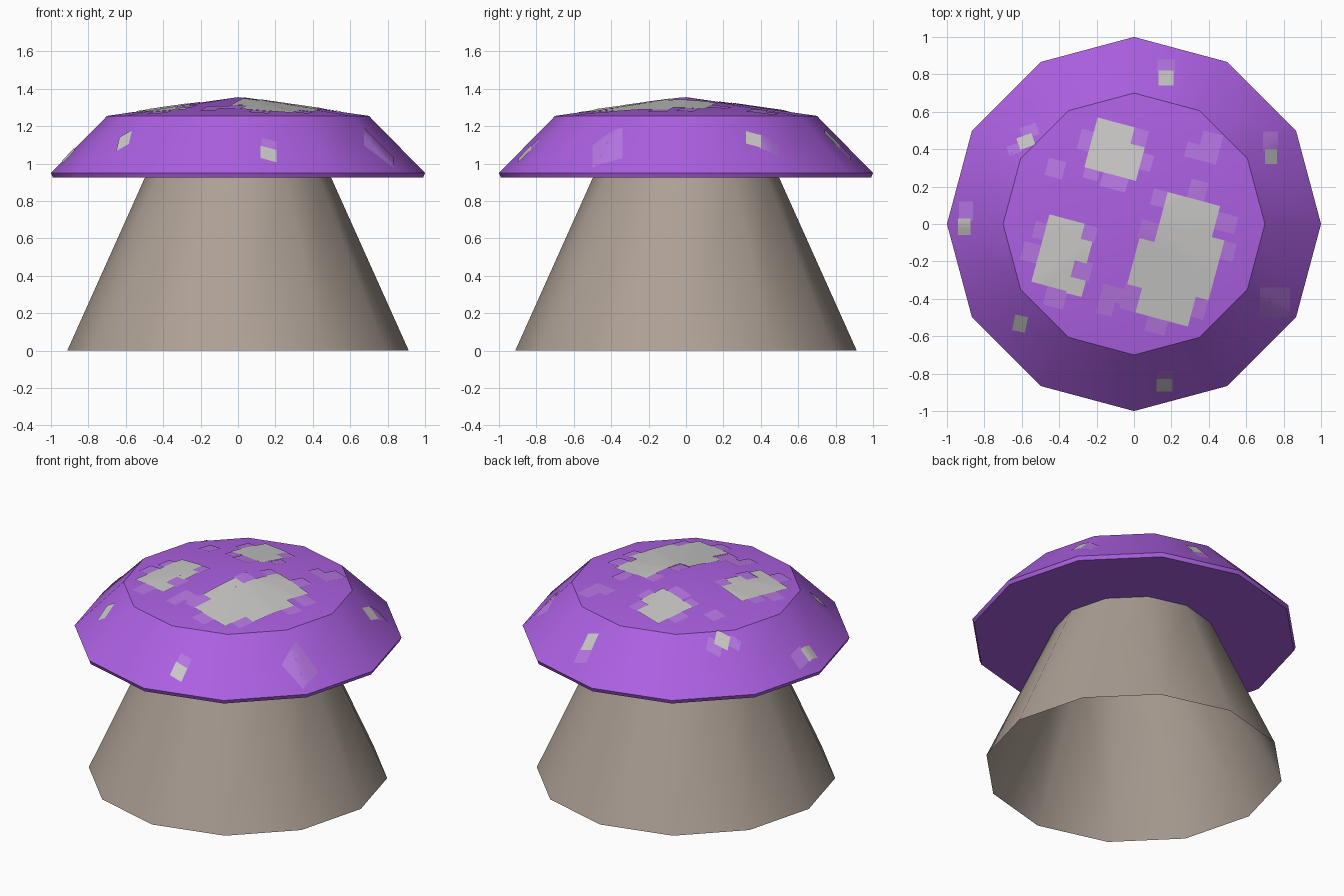
import bpy, bmesh, math

if "Cube" in bpy.data.objects:
    bpy.data.objects.remove(bpy.data.objects["Cube"])

SIDES = 12


def material(name, r, g, b):
    lin = [(c / 255 / 12.92) if c < 10 else ((c / 255 + 0.055) / 1.055) ** 2.4 for c in (r, g, b)]
    m = bpy.data.materials.new(name)
    m.diffuse_color = (*lin, 1)
    m.use_nodes = True
    m.node_tree.nodes["Principled BSDF"].inputs["Base Color"].default_value = m.diffuse_color
    return m


purple = material("cap purple", 172, 96, 226)
beige = material("stem beige", 173, 160, 149)
white = material("spot white", 201, 200, 199)
lilac = material("spot lilac", 182, 118, 226)


def make_object(name, bm, mat, smooth=True):
    me = bpy.data.meshes.new(name)
    bm.to_mesh(me)
    bm.free()
    ob = bpy.data.objects.new(name, me)
    bpy.context.collection.objects.link(ob)
    me.materials.append(mat)
    if smooth:
        bpy.ops.object.select_all(action='DESELECT')
        ob.select_set(True)
        bpy.context.view_layer.objects.active = ob
        bpy.ops.object.shade_smooth_by_angle(angle=math.radians(35))
    return ob


def lathe(name, profile, mat, apex=None, floor=False):
    """Twelve-sided rings from bottom to top, optionally closed."""
    bm = bmesh.new()
    rings = [[bm.verts.new((r * math.cos(math.tau * i / SIDES), r * math.sin(math.tau * i / SIDES), z))
              for i in range(SIDES)] for r, z in profile]
    for low, high in zip(rings, rings[1:]):
        for i in range(SIDES):
            j = (i + 1) % SIDES
            bm.faces.new((low[i], low[j], high[j], high[i]))
    if apex:
        tip = bm.verts.new((0, 0, apex))
        for i in range(SIDES):
            bm.faces.new((rings[-1][i], rings[-1][(i + 1) % SIDES], tip))
    if floor:
        bm.faces.new(rings[0][::-1])
    return make_object(name, bm, mat)


# Open conical stem and faceted cap
lathe("stem", [(0.913, 0), (0.497, 0.927)], beige)
lathe("cap", [(0.99, 0.925), (1.0, 0.95), (0.7, 1.255)], purple, apex=1.355, floor=True)


def cap_height(x, y):
    """Height of the cap surface above a point."""
    a = math.atan2(y, x) % (math.tau / SIDES) - math.pi / SIDES
    g = math.hypot(x, y) * math.cos(a) / math.cos(math.pi / SIDES)
    return 1.355 - g / 7 if g < 0.7 else 1.255 - (g - 0.7) * 0.305 / 0.3


def spots(name, groups, mat, lift):
    """Thin plates draped over the cap; each group is (turn, rectangles)."""
    bm = bmesh.new()
    for turn, rects in groups:
        c, s = math.cos(math.radians(turn)), math.sin(math.radians(turn))
        for u0, u1, v0, v1 in rects:
            nu, nv = max(2, round((u1 - u0) / 0.03)), max(2, round((v1 - v0) / 0.03))
            grid = []
            for i in range(nu + 1):
                row = []
                for j in range(nv + 1):
                    u, v = u0 + (u1 - u0) * i / nu, v0 + (v1 - v0) * j / nv
                    x, y = u * c - v * s, u * s + v * c
                    row.append(bm.verts.new((x, y, cap_height(x, y) + lift)))
                grid.append(row)
            for i in range(nu):
                for j in range(nv):
                    bm.faces.new((grid[i][j], grid[i + 1][j], grid[i + 1][j + 1], grid[i][j + 1]))
    return make_object(name, bm, mat)


# Bright spots: three blocky patches on top, small ones round the slope
spots("white_spots", [
    (-15, [(.13, .42, -.455, .212), (.048, .13, -.32, -.065), (.42, .49, -.29, .04),
           (-.335, -.13, .225, .5), (-.13, -.05, .225, .41),
           (-.45, -.255, -.44, -.067), (-.255, -.17, -.45, -.36), (-.255, -.19, -.27, -.15)]),
    (0, [(.13, .21, .74, .82), (.70, .765, .32, .40), (.12, .205, -.895, -.83),
         (-.94, -.875, -.06, .03)]),
    (-12, [(-.52, -.45, -.69, -.605)]),
    (20, [(-.435, -.35, .58, .645)]),
], white, 0.006)

# Faint blocks around the bright spots
spots("lilac_spots", [
    (-15, [(.235, .33, .20, .315), (.055, .14, .125, .212), (.035, .13, -.065, .035),
           (.41, .53, .085, .18), (.48, .56, -.06, .04), (.04, .13, -.455, -.315),
           (.20, .31, -.535, -.45), (.41, .49, -.40, -.285), (-.075, .04, -.43, -.35),
           (-.075, .01, -.51, -.43),
           (-.135, -.05, .41, .5), (-.40, -.33, .31, .42), (-.23, -.09, .15, .23),
           (-.05, .01, .29, .38), (-.33, -.25, .17, .23), (-.53, -.435, .13, .225),
           (.165, .34, .42, .50), (.23, .34, .50, .58),
           (-.51, -.44, -.21, -.12), (-.54, -.44, -.34, -.24), (-.36, -.25, -.54, -.435),
           (-.26, -.155, -.36, -.26), (-.26, -.18, -.15, -.07)]),
    (0, [(.125, .22, .80, .88), (.69, .77, .39, .495), (.675, .835, -.50, -.34),
         (.125, .205, -.84, -.785), (-.935, -.86, .02, .12)]),
    (20, [(-.50, -.43, .57, .62), (-.40, -.31, .625, .69)]),
], lilac, 0.004)
